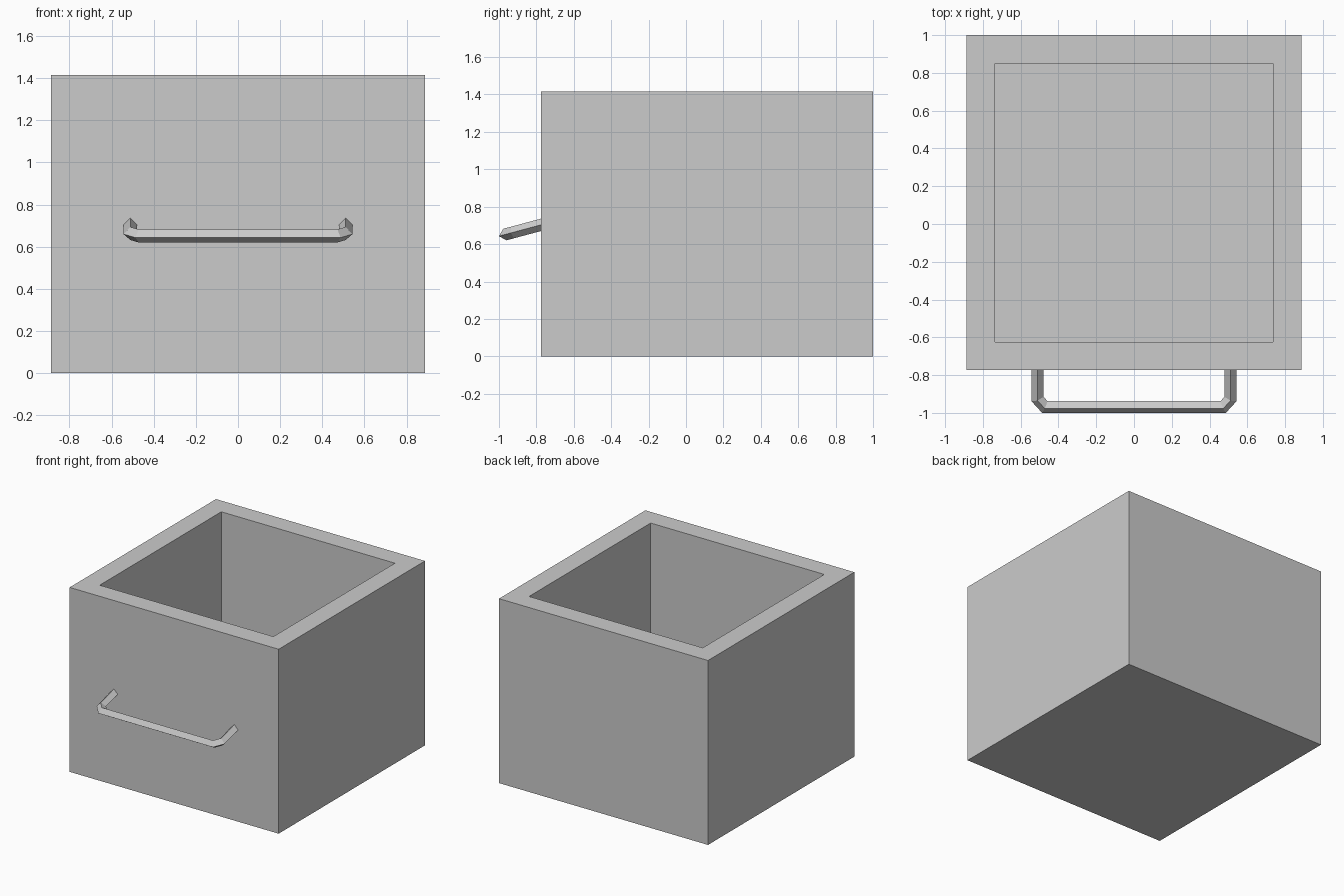
import bpy, bmesh
from math import radians, cos
from mathutils import Vector, Matrix

cube = bpy.data.objects.get("Cube")
if cube:
    bpy.data.objects.remove(cube)

grey = bpy.data.materials.new("light_grey")
grey.use_nodes = True
colour = (0.6, 0.6, 0.6, 1)
grey.diffuse_color = colour
grey.node_tree.nodes["Principled BSDF"].inputs["Base Color"].default_value = colour


def finish(bm, name):
    bmesh.ops.recalc_face_normals(bm, faces=bm.faces)
    mesh = bpy.data.meshes.new(name)
    bm.to_mesh(mesh)
    bm.free()
    mesh.materials.append(grey)
    obj = bpy.data.objects.new(name, mesh)
    bpy.context.collection.objects.link(obj)
    return obj


# Open drawer box: a block whose top is inset and pushed down
WIDTH, DEPTH, HEIGHT, WALL = 1.774, 1.774, 1.415, 0.15
BACK = 1.0
bm = bmesh.new()
centre = Matrix.Translation((0, BACK - DEPTH / 2, HEIGHT / 2))
bmesh.ops.create_cube(bm, size=1, matrix=centre @ Matrix.Diagonal((WIDTH, DEPTH, HEIGHT, 1)))
top = max(bm.faces, key=lambda f: f.calc_center_median().z)
bmesh.ops.inset_region(bm, faces=[top], thickness=WALL, use_even_offset=True)
cavity = bmesh.ops.extrude_face_region(bm, geom=[top])["geom"]
bmesh.ops.translate(bm, vec=(0, 0, WALL - HEIGHT),
                    verts=[g for g in cavity if isinstance(g, bmesh.types.BMVert)])
if top.is_valid:
    bmesh.ops.delete(bm, geom=[top], context='FACES_ONLY')
finish(bm, "drawer_box")

# Handle: diamond section swept with mitred corners in a plane tilted downward
RADIUS = 0.032
half = [Vector((0.511, 0.215, 0)), Vector((0.511, 0.044, 0)), Vector((0.472, 0, 0))]
path = half + [Vector((-p.x, p.y, 0)) for p in reversed(half)]
up = Vector((0, 0, 1))
bm = bmesh.new()
rings = []
for i, p in enumerate(path):
    before = (p - path[i - 1]).normalized() if i else None
    after = (path[i + 1] - p).normalized() if i < len(path) - 1 else before
    before = before or after
    side = (before + after).normalized().cross(up)
    side *= RADIUS / cos(before.angle(after) / 2)
    rings.append([bm.verts.new(p + o) for o in (side, up * RADIUS, -side, -up * RADIUS)])
for a, b in zip(rings, rings[1:]):
    for k in range(4):
        n = (k + 1) % 4
        bm.faces.new((a[k], a[n], b[n], b[k]))
bm.faces.new(rings[0])
bm.faces.new(rings[-1])
tilt = Matrix.Translation((0, -0.969, 0.651)) @ Matrix.Rotation(radians(15), 4, 'X')
bmesh.ops.transform(bm, matrix=tilt, verts=bm.verts)
finish(bm, "front_handle")
